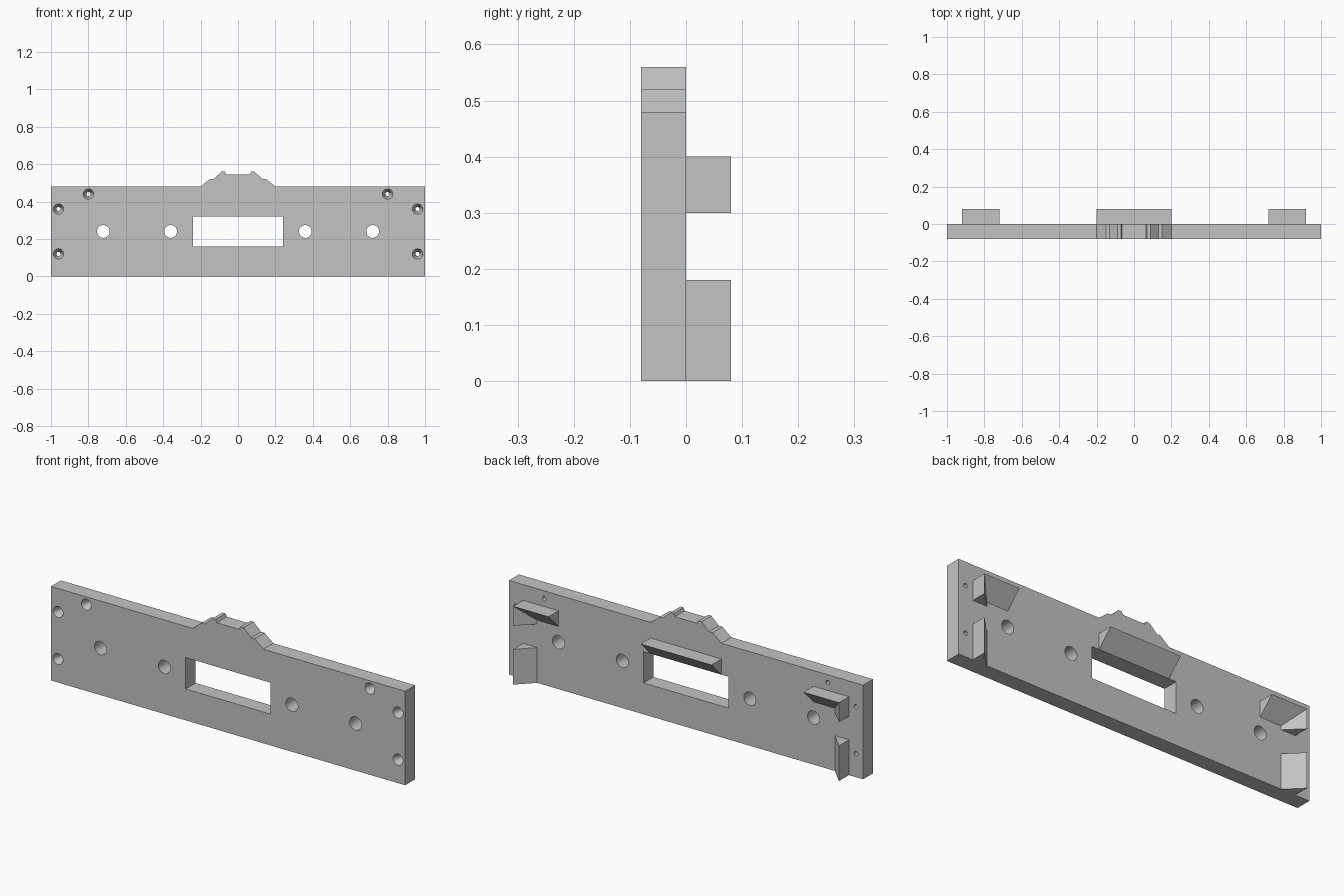
import bpy, bmesh, math

if "Cube" in bpy.data.objects:
    bpy.data.objects.remove(bpy.data.objects["Cube"])

gray = bpy.data.materials.new("plain gray")
gray.diffuse_color = (0.55, 0.55, 0.55, 1)
gray.use_nodes = True
gray.node_tree.nodes["Principled BSDF"].inputs["Base Color"].default_value = gray.diffuse_color


def finish(name, bm):
    bmesh.ops.recalc_face_normals(bm, faces=bm.faces)
    me = bpy.data.meshes.new(name)
    bm.to_mesh(me)
    bm.free()
    ob = bpy.data.objects.new(name, me)
    bpy.context.collection.objects.link(ob)
    me.materials.append(gray)
    return ob


def loft(bm, rings):
    """Closed solid through rings of equal point count."""
    rows = [[bm.verts.new(p) for p in ring] for ring in rings]
    n = len(rows[0])
    for a, b in zip(rows, rows[1:]):
        for i in range(n):
            j = (i + 1) % n
            bm.faces.new((a[i], a[j], b[j], b[i]))
    bm.faces.new(rows[0])
    bm.faces.new(rows[-1][::-1])


def turned(bm, x, z, profile, n=32):
    """Round cutter along y from (y, radius) pairs."""
    loft(bm, [[(x + r * math.cos(math.tau * i / n), y, z + r * math.sin(math.tau * i / n))
               for i in range(n)] for y, r in profile])


# Front plate with the stepped crest on its top edge
crest = [(0.20, 0.48), (0.15, 0.52), (0.13, 0.52), (0.088, 0.56), (0.07, 0.56), (0.063, 0.545)]
half = [(1, 0), (1, 0.48)] + crest
outline = half + [(-x, z) for x, z in reversed(half)]
bm = bmesh.new()
loft(bm, [[(x, y, z) for x, z in outline] for y in (-0.08, 0)])
plate = finish("face_plate", bm)

# Openings: display window, round holes, countersunk screw holes
bm = bmesh.new()
window = [(-0.24, 0.16), (0.24, 0.16), (0.24, 0.32), (-0.24, 0.32)]
loft(bm, [[(x, y, z) for x, z in window] for y in (-0.1, 0.02)])
for s in (-1, 1):
    for x in (0.36, 0.72):
        turned(bm, s * x, 0.24, [(-0.1, 0.034), (0.02, 0.034)])
    for x, z in ((0.80, 0.44), (0.96, 0.36), (0.96, 0.12)):
        turned(bm, s * x, z, [(-0.1, 0.028), (-0.08, 0.028), (-0.04, 0.011), (0.02, 0.011)])
cutter = finish("opening_cutter", bm)
cutter.hide_render = True
mod = plate.modifiers.new("openings", "BOOLEAN")
mod.object = cutter
mod.operation = "DIFFERENCE"
mod.solver = "EXACT"
bpy.context.view_layer.objects.active = plate
plate.select_set(True)
bpy.ops.object.modifier_apply(modifier=mod.name)
bpy.data.objects.remove(cutter)
bpy.ops.object.shade_smooth_by_angle(angle=math.radians(30))


def shelf(name, x0, x1):
    """Flat-topped ledge on the back, sloped underneath."""
    bm = bmesh.new()
    loft(bm, [[(x, 0, 0.40), (x, 0.08, 0.40), (x, 0, 0.32)] for x in (x0, x1)])
    finish(name, bm)


def post(name, s, z0, z1):
    """Upright wedge on the back, flat outside and sloped inside."""
    bm = bmesh.new()
    loft(bm, [[(s * 0.92, 0, z), (s * 0.92, 0.08, z), (s * 0.84, 0, z)] for z in (z0, z1)])
    finish(name, bm)


# Locating ribs on the back
shelf("center_ledge", -0.2, 0.2)
for s, side in ((-1, "left"), (1, "right")):
    shelf(side + "_corner_ledge", s * 0.72, s * 0.92)
    post(side + "_corner_post", s, 0.30, 0.40)
    post(side + "_lower_post", s, 0, 0.18)
